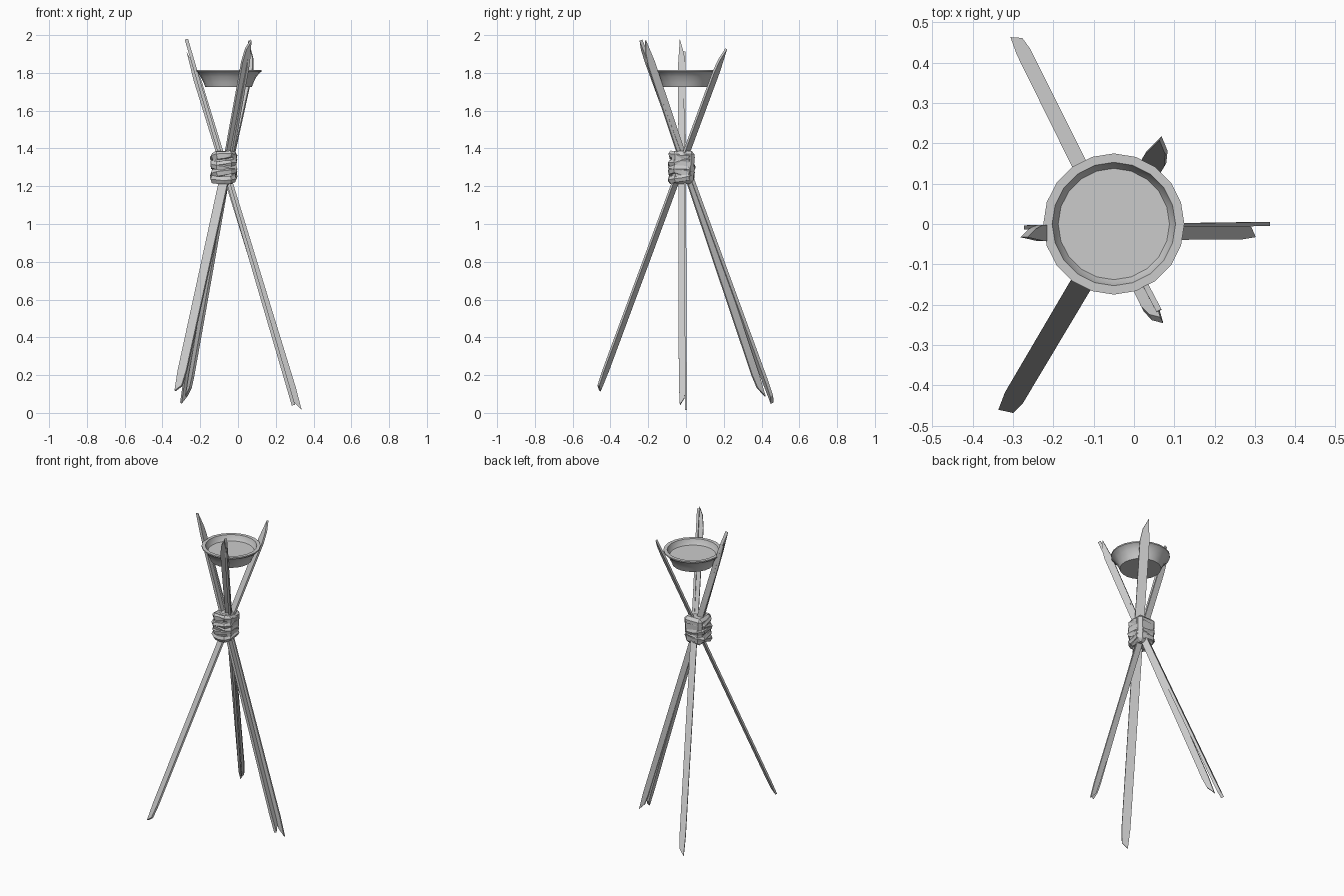
import bpy, bmesh, math, random
from mathutils import Vector, Matrix

random.seed(4)
cube = bpy.data.objects.get("Cube")
if cube:
    bpy.data.objects.remove(cube, do_unlink=True)

grey = bpy.data.materials.new("plain grey")
grey.use_nodes = True
grey.diffuse_color = (0.6, 0.6, 0.6, 1)
grey.node_tree.nodes["Principled BSDF"].inputs["Base Color"].default_value = (0.6, 0.6, 0.6, 1)


def finish(name, bm):
    bmesh.ops.recalc_face_normals(bm, faces=bm.faces)
    mesh = bpy.data.meshes.new(name)
    bm.to_mesh(mesh)
    bm.free()
    mesh.materials.append(grey)
    ob = bpy.data.objects.new(name, mesh)
    bpy.context.collection.objects.link(ob)
    return ob


def bridge(bm, a, b):
    n = len(a)
    for i in range(n):
        bm.faces.new((a[i], a[(i + 1) % n], b[(i + 1) % n], b[i]))


def plank(name, lo, hi, side, width, thick, cut_lo, cut_hi):
    """Split-wood stave with slanted, tapering ends."""
    lo, hi = Vector(lo), Vector(hi)
    axis = (hi - lo).normalized()
    side = Vector(side)
    side = (side - axis * side.dot(axis)).normalized()
    normal = axis.cross(side)
    bm = bmesh.new()
    rings = []
    # distance past the end, width factor, slant
    for base, shift, scale, cut in ((lo, 0, 0.7, cut_lo), (lo, 0.1, 1, 0),
                                    (hi, -0.1, 1.1, 0), (hi, 0, 0.6, cut_hi)):
        ring = []
        for s, t in ((-1, -1), (1, -1), (1, 1), (-1, 1)):
            p = base + axis * (shift + cut * s) + side * (s * width * scale / 2)
            ring.append(bm.verts.new(p + normal * (t * thick / 2)))
        rings.append(ring)
    for a, b in zip(rings, rings[1:]):
        bridge(bm, a, b)
    bm.faces.new(rings[0])
    bm.faces.new(rings[-1])
    return finish(name, bm)


# Three crossing legs, two of them made of paired staves
plank("side_leg", (0.288, -0.02, 0.06), (-0.262, -0.022, 1.94), (0, 1, 0), 0.036, 0.018, 0.02, -0.04)
plank("side_leg_splinter", (0.318, 0, 0.035), (-0.245, -0.008, 1.86), (1, 0, 0), 0.036, 0.01, -0.025, -0.06)
plank("front_leg", (-0.315, -0.46, 0.13), (0.073, 0.195, 1.9), (0.866, -0.5, 0), 0.052, 0.012, 0.015, -0.03)
plank("back_leg", (-0.288, 0.455, 0.07), (0.055, -0.235, 1.95), (0.87, 0.45, 0), 0.036, 0.018, 0.02, 0.025)
plank("back_leg_splinter", (-0.262, 0.398, 0.11), (0.062, -0.215, 1.94), (-0.45, 0.87, 0), 0.04, 0.014, -0.03, 0.03)

# Shallow dish, lathed
profile = [(0.115, 1.725), (0.123, 1.725), (0.133, 1.75), (0.148, 1.78), (0.168, 1.803),
           (0.175, 1.807), (0.175, 1.815), (0.153, 1.815), (0.147, 1.795), (0.138, 1.78)]
bm = bmesh.new()
sides = 20
rings = [[bm.verts.new((-0.05 + r * math.cos(math.tau * i / sides),
                        r * math.sin(math.tau * i / sides), z)) for i in range(sides)]
         for r, z in profile]
for a, b in zip(rings, rings[1:]):
    bridge(bm, a, b)
bm.faces.new(rings[0])
bm.faces.new(rings[-1])
dish = finish("dish", bm)
bpy.ops.object.select_all(action="DESELECT")
dish.select_set(True)
bpy.context.view_layer.objects.active = dish
bpy.ops.object.shade_smooth_by_angle(angle=math.radians(35))


def box(name, centre, size, taper):
    bm = bmesh.new()
    bmesh.ops.create_cube(bm, size=1)
    for v in bm.verts:
        k = taper if v.co.z < 0 else 1
        v.co = Vector((v.co.x * size[0] * k, v.co.y * size[1] * k, v.co.z * size[2])) + Vector(centre)
    bmesh.ops.bevel(bm, geom=bm.edges[:], offset=0.018, segments=1, affect="EDGES")
    return finish(name, bm)


# Lashing: a tapered block wrapped with crossing faceted bands
box("lashing_core", (-0.072, -0.016, 1.3), (0.13, 0.125, 0.175), 0.88)


def band(name, z, tilt, heading):
    bm = bmesh.new()
    turn = Matrix.Rotation(heading, 3, "Z") @ Matrix.Rotation(tilt, 3, "X") @ Matrix.Rotation(-heading, 3, "Z")
    n = 12
    section = ((0.05, -0.02), (0.07, -0.017), (0.078, 0.004), (0.068, 0.02), (0.05, 0.018))
    rings = []
    for i in range(n):
        a = math.tau * i / n
        swell = random.uniform(0.92, 1.02)
        ring = []
        for r, h in section:
            # squared-off loop
            k = r * swell / max(abs(math.cos(a)), abs(math.sin(a)), 0.8) * 0.93
            p = turn @ Vector((k * math.cos(a), k * math.sin(a), h + random.uniform(-0.004, 0.004)))
            ring.append(bm.verts.new(p + Vector((-0.075, -0.024, z))))
        rings.append(ring)
    for i in range(n):
        bridge(bm, rings[i], rings[(i + 1) % n])
    bmesh.ops.triangulate(bm, faces=bm.faces[:])
    return finish(name, bm)


for i in range(5):
    band("lashing_band_%d" % (i + 1), 1.243 + 0.028 * i, (-1) ** i * 0.2, 0.9 * i)
